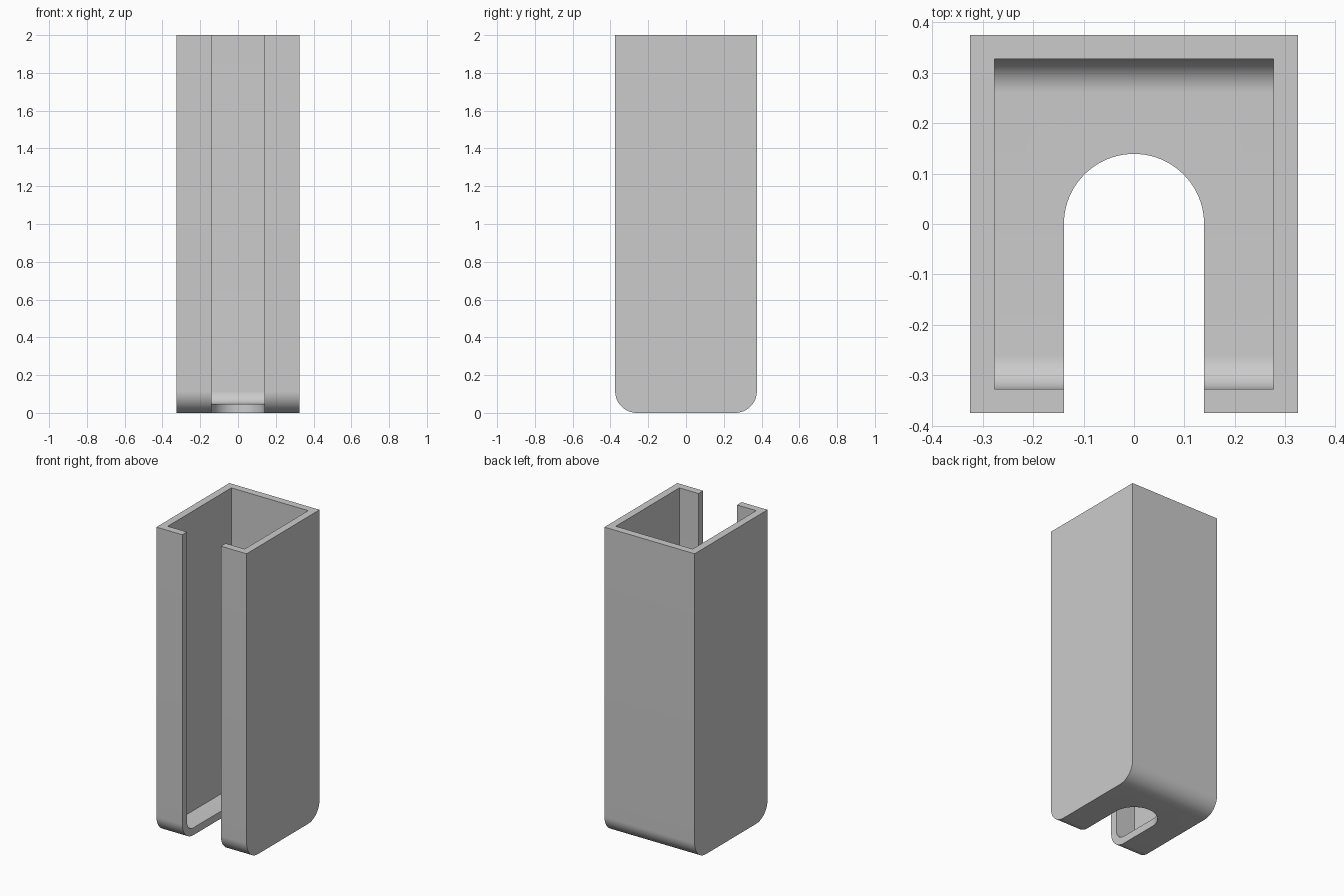
import bpy
import math

default = bpy.data.objects.get("Cube")
if default:
    bpy.data.objects.remove(default)

HALF_X, HALF_Y, HEIGHT = 0.325, 0.375, 2.0
WALL = 0.048
BEND = 0.115      # outer radius of the bottom bends
SLOT = 0.139      # half width of the front slot

grey = bpy.data.materials.new("plain grey")
grey.use_nodes = True
grey.diffuse_color = (0.6, 0.6, 0.6, 1)
grey.node_tree.nodes["Principled BSDF"].inputs["Base Color"].default_value = (0.6, 0.6, 0.6, 1)


def arc(cx, cy, radius, start, end, steps=16):
    angles = [math.radians(start + (end - start) * i / steps) for i in range(steps + 1)]
    return [(cx + radius * math.cos(a), cy + radius * math.sin(a)) for a in angles]


def prism(name, profile, place, low, high):
    """Extrude a closed profile from low to high; place(u, v, w) gives the point."""
    n = len(profile)
    verts = [place(u, v, w) for w in (low, high) for u, v in profile]
    faces = [tuple(reversed(range(n))), tuple(range(n, 2 * n))]
    faces += [(i, (i + 1) % n, (i + 1) % n + n, i + n) for i in range(n)]
    mesh = bpy.data.meshes.new(name)
    mesh.from_pydata(verts, [], faces)
    mesh.materials.append(grey)
    obj = bpy.data.objects.new(name, mesh)
    bpy.context.collection.objects.link(obj)
    return obj


def trough(name, half_x, half_y, bottom, top, radius):
    """Upright block whose front and back bottom edges are rounded."""
    y, z = half_y - radius, bottom + radius
    profile = [(half_y, top), (-half_y, top)]
    profile += arc(-y, z, radius, 180, 270) + arc(y, z, radius, 270, 360)
    return prism(name, profile, lambda u, v, w: (w, u, v), -half_x, half_x)


# Outer body, inner cavity and the round-ended slot through front and floor
body = trough("channel_holder", HALF_X, HALF_Y, 0, HEIGHT, BEND)
cavity = trough("cavity_cutter", HALF_X - WALL, HALF_Y - WALL, WALL, HEIGHT + 0.2, BEND - WALL)
slot_profile = [(-SLOT, -0.6), (SLOT, -0.6)] + arc(0, 0, SLOT, 0, 180, 40)
slot = prism("slot_cutter", slot_profile, lambda u, v, w: (u, v, w), -0.2, HEIGHT + 0.2)

bpy.context.view_layer.objects.active = body
for cutter in (cavity, slot):
    cut = body.modifiers.new("cut", "BOOLEAN")
    cut.operation = "DIFFERENCE"
    cut.solver = "EXACT"
    cut.object = cutter
    bpy.ops.object.modifier_apply(modifier=cut.name)
    bpy.data.objects.remove(cutter)

# Smooth bends with crisp corners
bpy.ops.object.select_all(action="DESELECT")
body.select_set(True)
bpy.ops.object.shade_smooth_by_angle(angle=math.radians(30))
